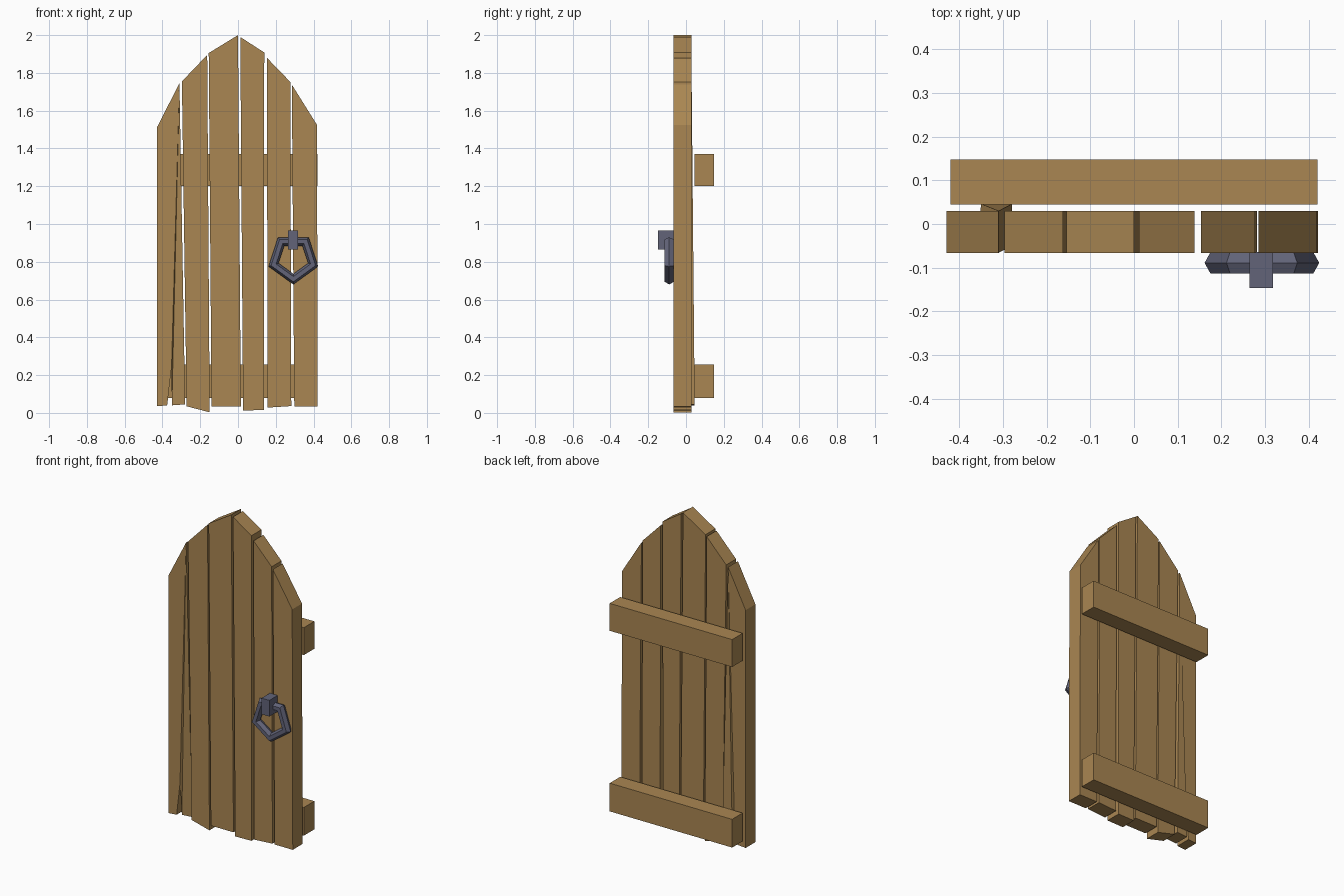
import bpy, bmesh, math
from mathutils import Matrix, Vector

if "Cube" in bpy.data.objects:
    bpy.data.objects.remove(bpy.data.objects["Cube"])


def material(name, rgb):
    m = bpy.data.materials.new(name)
    m.diffuse_color = (*rgb, 1)
    m.use_nodes = True
    m.node_tree.nodes["Principled BSDF"].inputs["Base Color"].default_value = m.diffuse_color
    return m


WOOD = material("brown wood", (0.40, 0.24, 0.085))
IRON = material("dark iron", (0.122, 0.127, 0.19))


def finish(bm, name, mat):
    bmesh.ops.recalc_face_normals(bm, faces=bm.faces[:])
    me = bpy.data.meshes.new(name)
    bm.to_mesh(me)
    bm.free()
    me.materials.append(mat)
    ob = bpy.data.objects.new(name, me)
    bpy.context.collection.objects.link(ob)
    return ob


def box(name, lo, hi, mat):
    bm = bmesh.new()
    lo, hi = Vector(lo), Vector(hi)
    bmesh.ops.create_cube(bm, size=1, matrix=Matrix.Translation((lo + hi) / 2)
                          @ Matrix.Diagonal((*(hi - lo), 1)))
    return finish(bm, name, mat)


def plank(name, outline, bent=()):
    """Extrude an x-z outline through the door; bent corners lean backward."""
    bm = bmesh.new()
    rings = []
    for y in (-0.066, 0.03):
        rings.append([bm.verts.new((x, y + (0.016 if i in bent else 0), z))
                      for i, (x, z) in enumerate(outline)])
        bm.faces.new(rings[-1])
    n = len(outline)
    for i in range(n):
        j = (i + 1) % n
        bm.faces.new((rings[0][i], rings[0][j], rings[1][j], rings[1][i]))
    if bent:
        bmesh.ops.triangulate(bm, faces=bm.faces[:])
    return finish(bm, name, WOOD)


# Split plank with its loose splinter leaning back
plank("plank_split", [(-0.43, 1.51), (-0.43, 0.035), (-0.375, 0.04), (-0.352, 0.24),
                      (-0.35, 0.04), (-0.28, 0.045), (-0.31, 1.745)], bent=(4, 5))

# Remaining planks: top left, top right, bottom right, bottom left
planks = [
    [(-0.297, 1.755), (-0.163, 1.895), (-0.15, 0.003), (-0.272, 0.035)],
    [(-0.155, 1.905), (0.0, 2.0), (0.015, 0.035), (-0.14, 0.035)],
    [(0.012, 1.99), (0.139, 1.908), (0.138, 0.015), (0.027, 0.013)],
    [(0.153, 1.88), (0.277, 1.752), (0.282, 0.036), (0.157, 0.028)],
    [(0.285, 1.738), (0.418, 1.525), (0.422, 0.035), (0.298, 0.035)],
]
for i, outline in enumerate(planks):
    plank(f"plank_{i + 2}", outline)

# Cross battens on the back
for name, z0, z1 in (("lower_batten", 0.08, 0.255), ("upper_batten", 1.20, 1.37)):
    box(name, (-0.42, 0.045, z0), (0.42, 0.148, z1), WOOD)

# Handle bracket
box("handle_bracket", (0.265, -0.147, 0.865), (0.318, -0.064, 0.965), IRON)

# Five-sided pull ring with a hexagonal section
bm = bmesh.new()
loops = []
for i in range(5):
    a = -math.pi / 2 + i * math.tau / 5
    loop = []
    for k in range(6):
        b = k * math.tau / 6
        r = 0.11 + 0.028 * math.cos(b)
        loop.append(bm.verts.new((0.293 + r * math.cos(a),
                                  -0.089 + 0.028 * math.sin(b),
                                  0.818 + r * math.sin(a))))
    loops.append(loop)
for i in range(5):
    p, q = loops[i], loops[(i + 1) % 5]
    for k in range(6):
        m = (k + 1) % 6
        bm.faces.new((p[k], p[m], q[m], q[k]))
finish(bm, "pull_ring", IRON)
